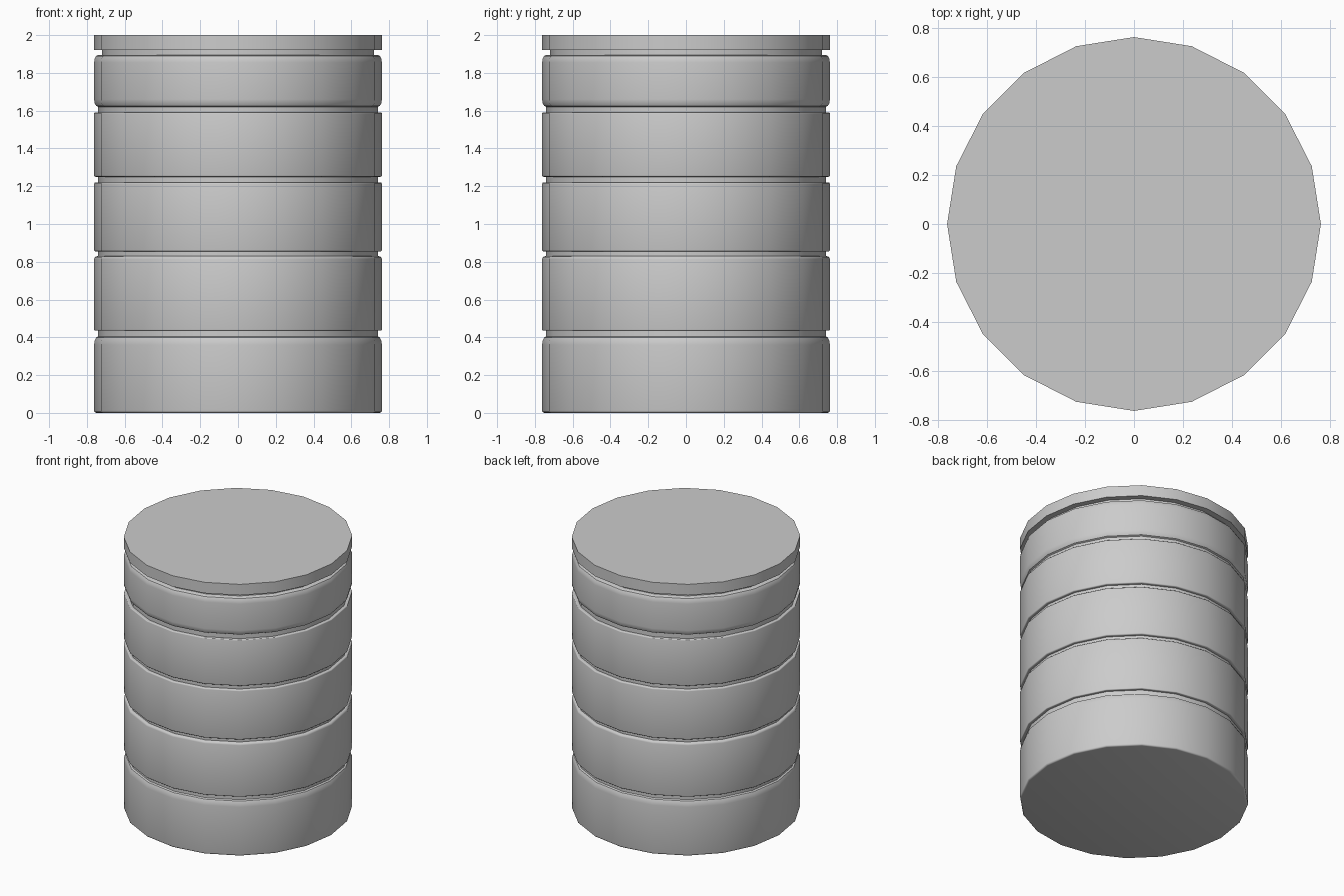
import bpy, bmesh
from math import cos, sin, pi, radians

if "Cube" in bpy.data.objects:
    bpy.data.objects.remove(bpy.data.objects["Cube"])

SIDES = 20
R = 0.762


def band(z0, z1, low, high):
    """Profile of one band: (inset, height) rounding at its lower and upper edge."""
    def arc(inset, height):
        return [(R - inset * (1 - sin(a)), height * (1 - cos(a)))
                for a in (0, pi / 6, pi / 3, pi / 2)]
    lower = [(r, z0 + h) for r, h in arc(*low)]
    upper = [(r, z1 - h) for r, h in reversed(arc(*high))]
    return lower + upper


def lathe(name, profile, angle=35):
    """Turn a profile into a closed 20-sided solid."""
    bm = bmesh.new()
    rings = [[bm.verts.new((r * cos(2 * pi * i / SIDES), r * sin(2 * pi * i / SIDES), z))
              for i in range(SIDES)] for r, z in profile]
    for a, b in zip(rings, rings[1:]):
        for i in range(SIDES):
            j = (i + 1) % SIDES
            bm.faces.new((a[i], a[j], b[j], b[i]))
    bm.faces.new(rings[0][::-1])
    bm.faces.new(rings[-1])
    mesh = bpy.data.meshes.new(name)
    bm.to_mesh(mesh)
    bm.free()
    obj = bpy.data.objects.new(name, mesh)
    bpy.context.collection.objects.link(obj)
    bpy.ops.object.select_all(action='DESELECT')
    obj.select_set(True)
    bpy.context.view_layer.objects.active = obj
    bpy.ops.object.shade_smooth_by_angle(angle=radians(angle))
    return obj


# Barrel body: five bands with narrow grooves between them
bands = [
    (0.00, 0.405, (0.012, 0.012), (0.022, 0.045)),
    (0.435, 0.83, (0.006, 0.006), (0.018, 0.016)),
    (0.855, 1.22, (0.008, 0.008), (0.008, 0.008)),
    (1.25, 1.59, (0.008, 0.008), (0.006, 0.006)),
    (1.62, 1.895, (0.022, 0.04), (0.022, 0.04)),
]
grooves = [0.741, 0.741, 0.741, 0.741, 0.72]
profile = []
for k, (z0, z1, low, high) in enumerate(bands):
    profile += band(z0, z1, low, high)
    top = bands[k + 1][0] if k + 1 < len(bands) else 1.92
    profile += [(grooves[k] - 0.001, z1), (grooves[k] - 0.001, top)]

# Flat lid, overhanging the neck groove, closes the same surface
profile += [(R, 1.92), (R, 2.0)]
lathe("banded_barrel", profile)
